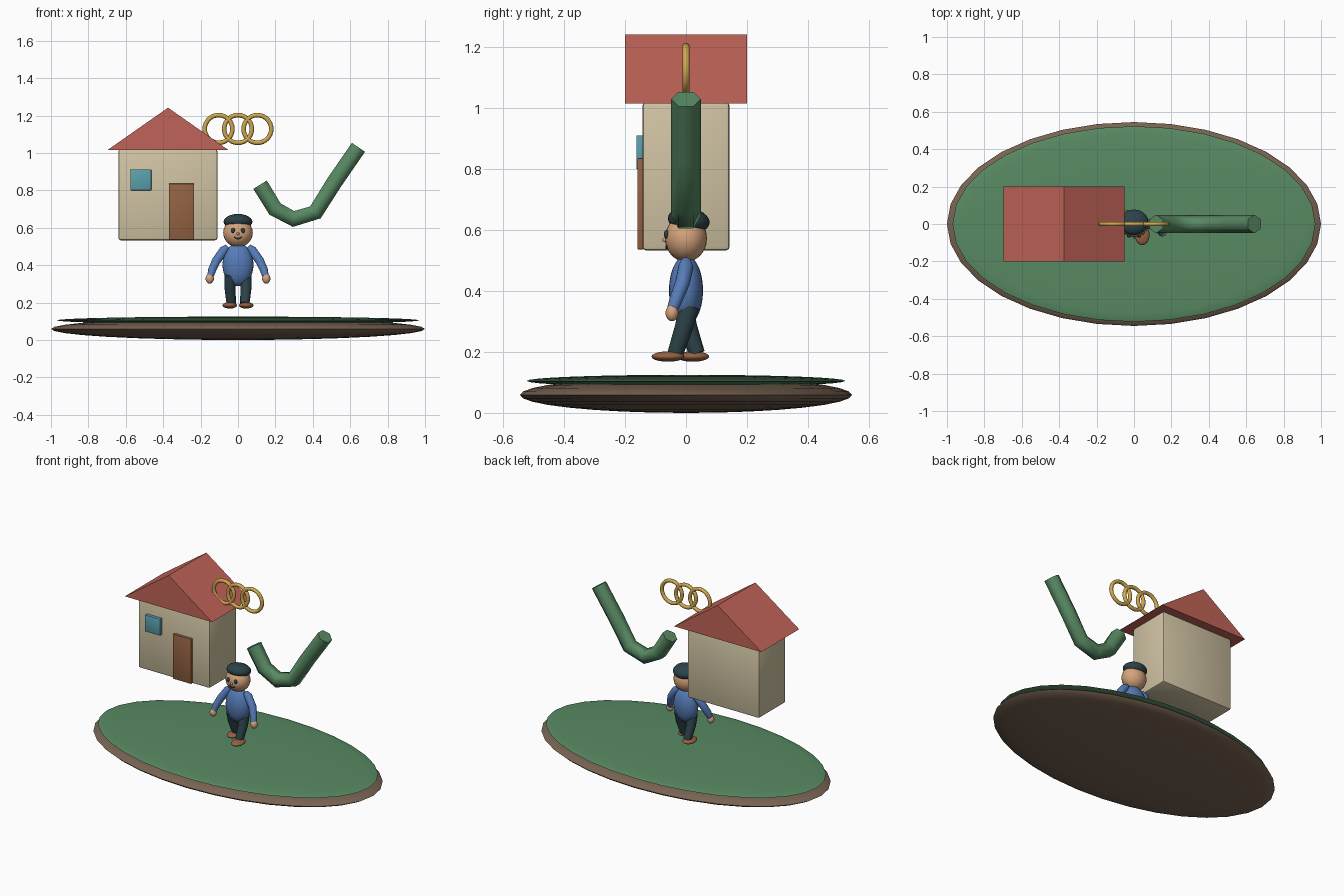
import bpy, bmesh, math
from mathutils import Vector, Matrix

if "Cube" in bpy.data.objects:
    bpy.data.objects.remove(bpy.data.objects["Cube"])


def material(name, r, g, b):
    m = bpy.data.materials.new(name)
    lin = lambda c: ((c / 255 + 0.055) / 1.055) ** 2.4
    m.diffuse_color = (lin(r), lin(g), lin(b), 1)
    m.use_nodes = True
    m.node_tree.nodes["Principled BSDF"].inputs["Base Color"].default_value = m.diffuse_color
    return m


GREEN = material("grass green", 88, 138, 99)
EARTH = material("earth brown", 120, 99, 82)
CREAM = material("wall cream", 208, 195, 163)
RED = material("roof red", 192, 100, 88)
WOOD = material("wood brown", 146, 98, 66)
TEAL = material("window teal", 90, 160, 172)
GOLD = material("ring gold", 208, 168, 80)
BLUE = material("shirt blue", 86, 124, 184)
DARK = material("dark slate", 44, 66, 72)
SKIN = material("skin tan", 214, 164, 124)


def finish(name, bm, mat, smooth=None):
    bmesh.ops.recalc_face_normals(bm, faces=bm.faces)
    me = bpy.data.meshes.new(name)
    bm.to_mesh(me)
    bm.free()
    me.materials.append(mat)
    ob = bpy.data.objects.new(name, me)
    bpy.context.collection.objects.link(ob)
    if smooth:
        bpy.ops.object.select_all(action='DESELECT')
        ob.select_set(True)
        bpy.context.view_layer.objects.active = ob
        bpy.ops.object.shade_smooth_by_angle(angle=math.radians(smooth))
    return ob


def ellipsoid(name, center, radii, mat, tilt=0, seg=24, rings=14):
    bm = bmesh.new()
    bmesh.ops.create_uvsphere(bm, u_segments=seg, v_segments=rings, radius=1)
    bm.transform(Matrix.Translation(center) @ Matrix.Rotation(tilt, 4, 'X')
                 @ Matrix.Diagonal((*radii, 1)))
    return finish(name, bm, mat, 60)


def box(name, lo, hi, mat, bevel):
    lo, hi = Vector(lo), Vector(hi)
    bm = bmesh.new()
    bmesh.ops.create_cube(bm, size=1)
    bm.transform(Matrix.Translation((lo + hi) / 2) @ Matrix.Diagonal((*(hi - lo), 1)))
    bmesh.ops.bevel(bm, geom=bm.edges[:], offset=bevel, segments=2,
                    profile=0.5, affect='EDGES')
    return finish(name, bm, mat, 30)


def tube(name, path, radii, sides, mat, side=(0, 1, 0)):
    """Capped tube along a path; the first vertex of each ring points to side."""
    pts = [Vector(p) for p in path]
    bm = bmesh.new()
    loops = []
    for i, p in enumerate(pts):
        t = (pts[min(i + 1, len(pts) - 1)] - pts[max(i - 1, 0)]).normalized()
        v = t.cross(Vector(side)).normalized()
        u = v.cross(t)
        r = radii[i] if isinstance(radii, tuple) else radii
        angles = [2 * math.pi * k / sides for k in range(sides)]
        loops.append([bm.verts.new(p + r * (u * math.cos(a) + v * math.sin(a)))
                      for a in angles])
    for a, b in zip(loops, loops[1:]):
        for k in range(sides):
            n = (k + 1) % sides
            bm.faces.new((a[k], a[n], b[n], b[k]))
    bm.faces.new(loops[0])
    bm.faces.new(loops[-1])
    return finish(name, bm, mat, 65)


def ring(name, center, major, minor, mat, seg=32, sides=10):
    """Torus standing in the xz plane."""
    bm = bmesh.new()
    grid = []
    for i in range(seg):
        a = 2 * math.pi * i / seg
        row = []
        for j in range(sides):
            b = 2 * math.pi * j / sides
            d = major + minor * math.cos(b)
            row.append(bm.verts.new(Vector(center) + Vector(
                (d * math.cos(a), minor * math.sin(b), d * math.sin(a)))))
        grid.append(row)
    for i in range(seg):
        for j in range(sides):
            a, b, k = grid[i], grid[(i + 1) % seg], (j + 1) % sides
            bm.faces.new((a[j], b[j], b[k], a[k]))
    return finish(name, bm, mat, 60)


# Island: an earth lens with a thin grass lens on top
ellipsoid("island_earth", (0, 0, 0.059), (1, 0.545, 0.059), EARTH, seg=32, rings=16)
ellipsoid("island_grass", (0, 0, 0.105), (0.97, 0.523, 0.02), GREEN, seg=32, rings=16)

# House
box("house_walls", (-0.64, -0.143, 0.533), (-0.11, 0.143, 1.02), CREAM, 0.012)
box("door", (-0.37, -0.16, 0.537), (-0.235, -0.138, 0.836), WOOD, 0.003)
box("window", (-0.575, -0.163, 0.80), (-0.463, -0.138, 0.911), TEAL, 0.003)
bm = bmesh.new()
gables = [[bm.verts.new((x, y, z)) for x, z in
           ((-0.697, 1.016), (-0.052, 1.016), (-0.374, 1.242))] for y in (-0.2, 0.2)]
for g in gables:
    bm.faces.new(g)
for k in range(3):
    n = (k + 1) % 3
    bm.faces.new((gables[0][k], gables[0][n], gables[1][n], gables[1][k]))
finish("roof", bm, RED)

# Three linked rings
for i in (-1, 0, 1):
    ring(f"ring_{i + 2}", (0.104 * i, 0, 1.128), 0.074, 0.012, GOLD)

# Floating six-sided bent pipe
tube("bent_pipe", [(x, 0, z) for x, z in (
    (0.118, 0.83), (0.198, 0.70), (0.297, 0.647),
    (0.414, 0.682), (0.513, 0.84), (0.644, 1.03))], 0.049, 6, GREEN)

# Figure: torso, head, hair and face
ellipsoid("torso", (0, 0, 0.402), (0.083, 0.056, 0.115), BLUE)
ellipsoid("head", (0, 0, 0.573), (0.079, 0.069, 0.077), SKIN)
ellipsoid("hair", (0, 0.009, 0.632), (0.077, 0.069, 0.041), DARK, tilt=-0.15)
ellipsoid("nose", (0, -0.068, 0.568), (0.008, 0.01, 0.008), SKIN, seg=12, rings=8)
tube("mouth", [(x, -0.064 + 4 * x * x, 0.541 + 22 * x * x) for x in
               (-0.02, -0.01, 0, 0.01, 0.02)], 0.004, 6, DARK)

# Arms, legs, eyes, hands and shoes on both sides; the legs stride
for s, label in ((-1, "left"), (1, "right")):
    ellipsoid(f"{label}_eye", (0.027 * s, -0.064, 0.586), (0.011, 0.009, 0.014),
              DARK, seg=12, rings=8)
    tube(f"{label}_arm", [(0.055 * s, 0, 0.5), (0.075 * s, 0, 0.48),
                          (0.115 * s, -0.012, 0.425), (0.138 * s, -0.032, 0.375),
                          (0.147 * s, -0.044, 0.342)],
         (0.015, 0.025, 0.024, 0.022, 0.018), 14, BLUE)
    ellipsoid(f"{label}_hand", (0.151 * s, -0.046, 0.328), (0.022, 0.021, 0.027), SKIN)
    foot_y = -0.059 if s > 0 else 0.022
    step = -0.035 if s > 0 else 0.036
    tube(f"{label}_leg", [(0.04 * s, -0.3 * step, 0.35), (0.043 * s, 0.2 * step, 0.28),
                          (0.036 * s, step, 0.195)],
         (0.033, 0.03, 0.026), 14, DARK)
    ellipsoid(f"{label}_shoe", (0.044 * s, foot_y, 0.185), (0.039, 0.054, 0.017), WOOD)
